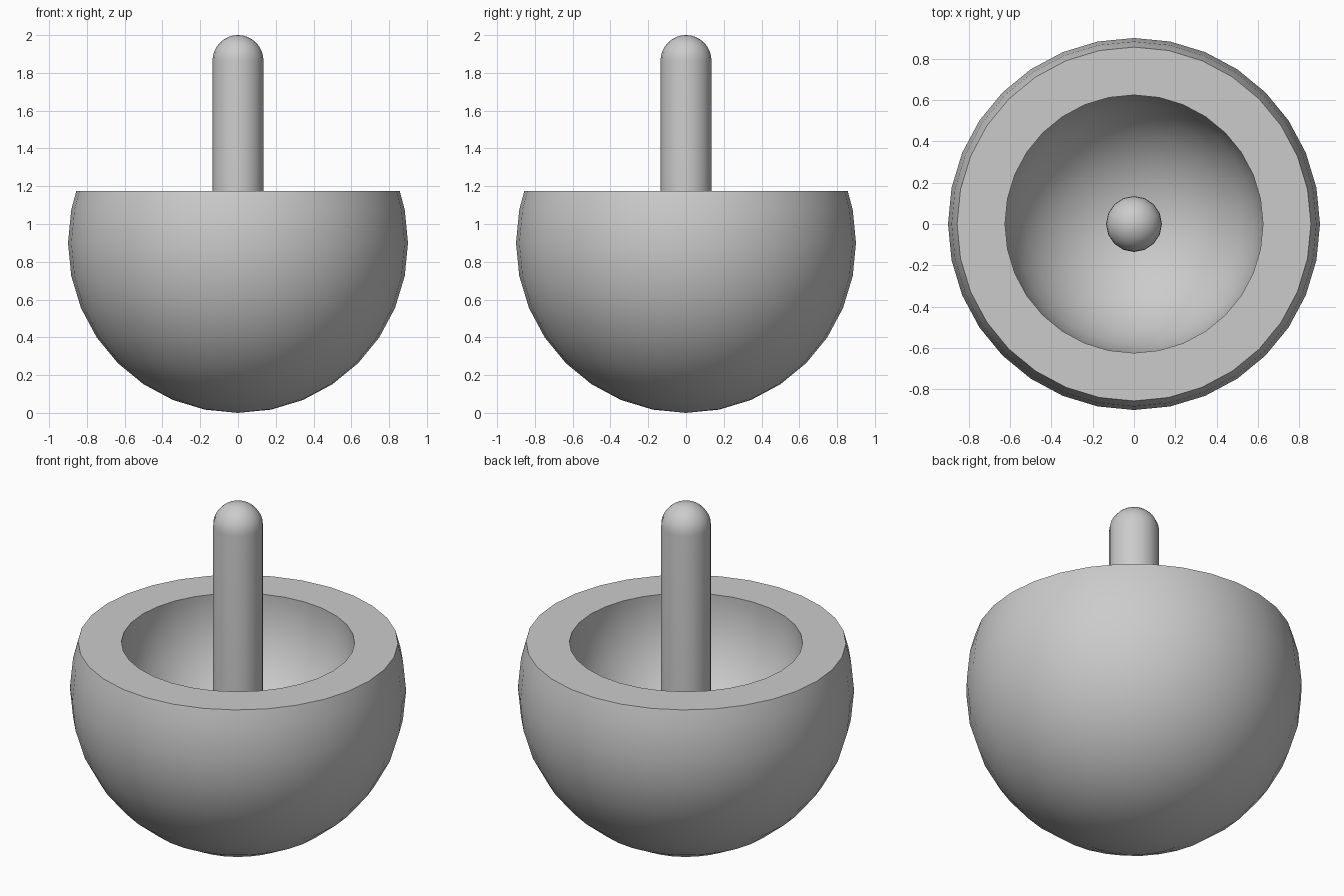
import bpy, bmesh
from math import sin, cos, pi, sqrt, radians

if "Cube" in bpy.data.objects:
    bpy.data.objects.remove(bpy.data.objects["Cube"])


def lathe(name, profile, sides):
    """Revolve (radius, z) points around the z axis; zero radius makes a pole."""
    bm = bmesh.new()
    rings = []
    for r, z in profile:
        if r < 1e-5:
            rings.append([bm.verts.new((0, 0, z))] * sides)
        else:
            rings.append([bm.verts.new((r * cos(2 * pi * i / sides), r * sin(2 * pi * i / sides), z))
                          for i in range(sides)])
    for a, b in zip(rings, rings[1:]):
        for i in range(sides):
            j = (i + 1) % sides
            quad = dict.fromkeys((a[i], a[j], b[j], b[i]))
            bm.faces.new(list(quad))
    bmesh.ops.recalc_face_normals(bm, faces=bm.faces)
    mesh = bpy.data.meshes.new(name)
    bm.to_mesh(mesh)
    bm.free()
    obj = bpy.data.objects.new(name, mesh)
    bpy.context.collection.objects.link(obj)
    bpy.ops.object.select_all(action='DESELECT')
    obj.select_set(True)
    bpy.context.view_layer.objects.active = obj
    bpy.ops.object.shade_smooth_by_angle(angle=radians(30))
    return obj


def arc(radius, centre_z, steps, count):
    """Sphere rings counted upward from the bottom pole."""
    return [(radius * sin(pi * k / steps), centre_z - radius * cos(pi * k / steps))
            for k in range(count)]


RIM_Z = 1.175

# Hollow ball: outer sphere, flat rim, then the rounded cavity back to the axis
outer = arc(0.9, 0.9, 16, 10) + [(0.856, RIM_Z)]
cavity_r, cavity_z = 0.627, 1.115
opening = sqrt(cavity_r ** 2 - (RIM_Z - cavity_z) ** 2)
cavity = [(opening, RIM_Z)] + arc(cavity_r, cavity_z, 16, 9)[::-1]
lathe("hollow_ball", outer + cavity, 32)

# Round-ended stem rising from the cavity floor
stem_r = 0.135
cap = [(stem_r * cos(pi * k / 16), 2 - stem_r + stem_r * sin(pi * k / 16)) for k in range(9)]
lathe("stem", [(0, 0.4), (stem_r, 0.4)] + cap, 16)
